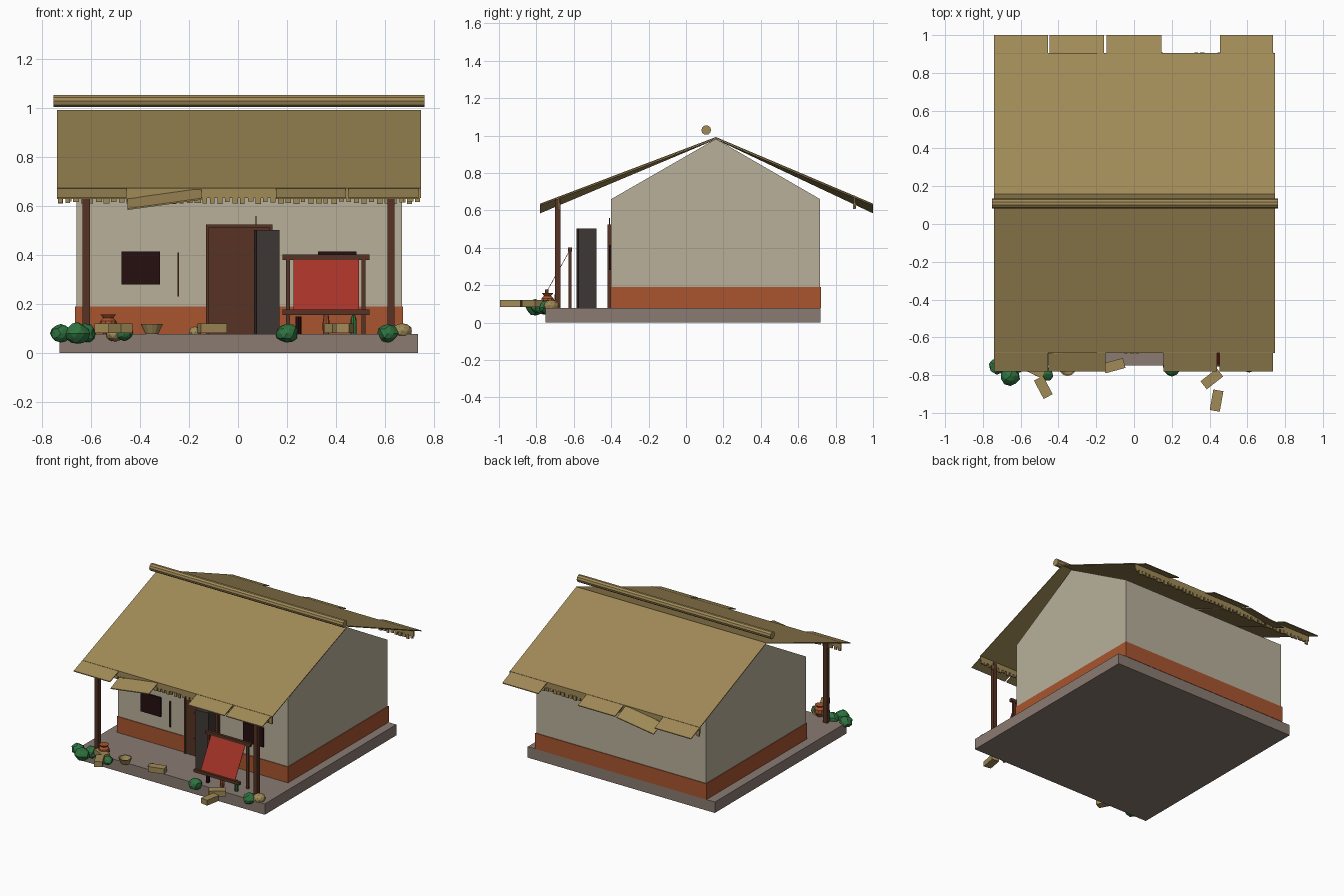
import bpy, bmesh, math, random
from mathutils import Matrix, Vector

if "Cube" in bpy.data.objects:
    bpy.data.objects.remove(bpy.data.objects["Cube"])

random.seed(4)


def lin(c):
    return c / 12.92 if c <= 0.04045 else ((c + 0.055) / 1.055) ** 2.4


def mat(name, hexcol):
    m = bpy.data.materials.new(name)
    rgb = [lin(int(hexcol[i:i + 2], 16) / 255) for i in (0, 2, 4)]
    m.diffuse_color = (*rgb, 1)
    m.use_nodes = True
    m.node_tree.nodes["Principled BSDF"].inputs["Base Color"].default_value = m.diffuse_color
    return m


THATCH = mat("straw", "a08a57")
PLASTER = mat("plaster", "b8b09a")
CLAY = mat("clay", "a8552f")
STONE = mat("stone", "8a7b72")
WOOD = mat("dark_wood", "573424")
BLACK = mat("dark_opening", "260e10")
METAL = mat("dark_grey", "3f3835")
RED = mat("red_cloth", "a63329")
GREEN = mat("leaf_green", "2f7340")


def finish(bm, name, m):
    bmesh.ops.recalc_face_normals(bm, faces=bm.faces)
    me = bpy.data.meshes.new(name)
    bm.to_mesh(me)
    bm.free()
    me.materials.append(m)
    ob = bpy.data.objects.new(name, me)
    bpy.context.collection.objects.link(ob)
    return ob


def box(name, m, x0, x1, y0, y1, z0, z1, turn=0):
    bm = bmesh.new()
    bmesh.ops.create_cube(bm, size=1)
    bmesh.ops.scale(bm, verts=bm.verts, vec=(x1 - x0, y1 - y0, z1 - z0))
    bmesh.ops.rotate(bm, verts=bm.verts, matrix=Matrix.Rotation(math.radians(turn), 3, 'Z'))
    bmesh.ops.translate(bm, verts=bm.verts, vec=((x0 + x1) / 2, (y0 + y1) / 2, (z0 + z1) / 2))
    return finish(bm, name, m)


def extrude_x(name, m, profile, x0, x1):
    """Extrude a (y, z) outline along x."""
    bm = bmesh.new()
    f = bm.faces.new([bm.verts.new((x0, y, z)) for y, z in profile])
    r = bmesh.ops.extrude_face_region(bm, geom=[f])
    vs = [v for v in r["geom"] if isinstance(v, bmesh.types.BMVert)]
    bmesh.ops.translate(bm, verts=vs, vec=(x1 - x0, 0, 0))
    return finish(bm, name, m)


def lathe(name, m, x, y, profile, sides=10):
    """Spin an (r, z) outline around the vertical axis."""
    bm = bmesh.new()
    rings = []
    for r, z in profile:
        rings.append([bm.verts.new((x + r * math.cos(2 * math.pi * i / sides),
                                    y + r * math.sin(2 * math.pi * i / sides), z))
                      for i in range(sides)])
    for a, b in zip(rings, rings[1:]):
        for i in range(sides):
            j = (i + 1) % sides
            bm.faces.new((a[i], a[j], b[j], b[i]))
    bm.faces.new(rings[0])
    bm.faces.new(rings[-1])
    return finish(bm, name, m)


def sheet(name, m, corners, t=0.006):
    """Thin plate through four corners, thickened downward."""
    bm = bmesh.new()
    top = [bm.verts.new(c) for c in corners]
    low = [bm.verts.new(Vector(c) - Vector((0, 0, t))) for c in corners]
    bm.faces.new(top)
    bm.faces.new(low[::-1])
    for i in range(4):
        j = (i + 1) % 4
        bm.faces.new((top[i], low[i], low[j], top[j]))
    return finish(bm, name, m)


# Plinth, walls with gables, and painted base band
box("plinth", STONE, -0.73, 0.735, -0.75, 0.72, 0, 0.077)
extrude_x("house_walls", PLASTER,
          [(-0.4, 0.077), (0.717, 0.077), (0.717, 0.66), (0.16, 0.982), (-0.4, 0.66)], -0.66, 0.67)
box("base_band", CLAY, -0.665, 0.675, -0.405, 0.722, 0.0775, 0.19)

# Roof: thin main sheets, eave panels, slipped panels, ragged fringe
RY, RZ = 0.16, 0.992


def roof_side(side, eave, inner, panels, slipped):
    def z_at(y):
        return RZ + (0.636 - RZ) * (y - RY) / (eave - RY)
    zi = z_at(inner)
    sheet("roof_sheet_" + side, THATCH,
          [(-0.74, RY, RZ), (0.747, RY, RZ), (0.747, inner, zi), (-0.74, inner, zi)])
    for a, b in panels:
        sheet("eave_panel_" + side, THATCH,
              [(a, inner, zi), (b, inner, zi), (b, eave, 0.636), (a, eave, 0.636)])
    a, b = slipped
    sheet("slipped_panel_" + side, THATCH,
          [(a, RY, RZ - 0.007), (b, RY, RZ - 0.007), (b, eave, 0.632), (a, eave, 0.590)])
    box("fringe_strip_" + side, THATCH, -0.74, 0.747, inner - 0.004, inner + 0.004, 0.634, zi)
    x = -0.735
    while x < 0.73:
        w = random.uniform(0.017, 0.025)
        d = random.uniform(-0.003, 0.003)
        box("fringe_tuft_" + side, THATCH, x, x + w, inner - 0.005 + d, inner + 0.005 + d,
            random.uniform(0.608, 0.619), 0.64)
        x += 0.031


roof_side("front", -0.78, -0.68, [(-0.74, -0.455), (0.155, 0.44), (0.452, 0.737)], (-0.452, -0.15))
roof_side("back", 1.0, 0.9, [(-0.74, -0.455), (-0.145, 0.145), (0.455, 0.737)], (-0.447, -0.158))
ring = [(0.108 + 0.026 * math.cos(i * math.pi / 5), 1.029 + 0.026 * math.sin(i * math.pi / 5))
        for i in range(10)]
extrude_x("ridge_roll", THATCH, ring, -0.753, 0.762)

# Porch posts
for x in (-0.62, 0.625):
    box("porch_post", WOOD, x - 0.015, x + 0.015, -0.7, -0.67, 0.077, 0.66)

# Door with frame, windows and wall pole
box("door", WOOD, -0.12, 0.13, -0.412, -0.4, 0.077, 0.515)
for a, b in ((-0.13, -0.118), (0.128, 0.14)):
    box("door_jamb", WOOD, a, b, -0.42, -0.4, 0.077, 0.525)
box("door_lintel", WOOD, -0.13, 0.14, -0.42, -0.4, 0.512, 0.525)
for x in (-0.055, 0.06):
    for z in (0.2, 0.38):
        box("door_stud", METAL, x - 0.003, x + 0.003, -0.416, -0.41, z - 0.003, z + 0.003)
for x in (-0.397, 0.405):
    box("window", BLACK, x - 0.079, x + 0.079, -0.412, -0.4, 0.28, 0.415)
box("wall_pole", WOOD, -0.248, -0.24, -0.416, -0.404, 0.23, 0.41)
box("thin_rod", WOOD, 0.071, 0.075, -0.412, -0.406, 0.08, 0.56)

# Tall cabinet
box("cabinet", METAL, 0.07, 0.165, -0.58, -0.482, 0.077, 0.502, 6)

# Stall frame with leaning cloth
for x in (0.205, 0.512):
    box("stall_post", WOOD, x - 0.008, x + 0.008, -0.628, -0.612, 0.077, 0.385)
box("stall_top_bar", WOOD, 0.182, 0.538, -0.63, -0.61, 0.38, 0.402)
box("stall_bottom_bar", WOOD, 0.182, 0.538, -0.755, -0.735, 0.156, 0.177)
sheet("stall_cloth", RED,
      [(0.226, -0.745, 0.168), (0.495, -0.745, 0.168), (0.495, -0.622, 0.388), (0.226, -0.622, 0.388)])

# Goods near the stall
lathe("dark_jar", BLACK, 0.247, -0.69, [(0.013, 0.077), (0.013, 0.15)], 8)
lathe("small_clay_jar", CLAY, 0.36, -0.69, [(0.012, 0.077), (0.016, 0.11), (0.01, 0.155)], 8)
lathe("green_bottle", GREEN, 0.472, -0.69, [(0.013, 0.077), (0.013, 0.135), (0.006, 0.155)], 8)

# Straw bales: x, y, turn
for x, y, a in ((0.437, -0.935, 80), (0.412, -0.82, 38), (-0.105, -0.75, 15),
                (-0.48, -0.865, -62), (-0.525, -0.77, -25)):
    box("straw_bale", THATCH, x - 0.055, x + 0.055, y - 0.027, y + 0.027, 0.082, 0.12, a)

# Clay pot, bowl and small baskets
lathe("clay_pot", CLAY, -0.53, -0.74,
      [(0.02, 0.077), (0.038, 0.105), (0.034, 0.13), (0.02, 0.143), (0.032, 0.157)])
lathe("bowl", THATCH, -0.352, -0.76,
      [(0.026, 0.077), (0.045, 0.118), (0.038, 0.117), (0.022, 0.085)], 12)


def lump(name, m, x, y, z, r, flat, detail=1, jitter=0.12):
    bm = bmesh.new()
    bmesh.ops.create_icosphere(bm, subdivisions=detail, radius=r)
    for v in bm.verts:
        v.co *= 1 + random.uniform(-jitter, jitter)
        v.co.z *= flat
        v.co += Vector((x, y, z))
    return finish(bm, name, m)


lump("basket", THATCH, -0.175, -0.715, 0.085, 0.026, 0.9, 2, 0.03)
lump("basket", THATCH, 0.67, -0.72, 0.09, 0.042, 0.75, 2, 0.03)
lump("basket", THATCH, -0.5, -0.77, 0.075, 0.04, 0.7, 2, 0.03)

# Bushes
for x, y, r in ((-0.725, -0.755, 0.042), (-0.655, -0.805, 0.05), (-0.625, -0.75, 0.045),
                (-0.465, -0.795, 0.036), (0.2, -0.762, 0.046), (0.612, -0.745, 0.042)):
    lump("bush", GREEN, x, y, 0.08, r, 0.85, 2, 0.1)
